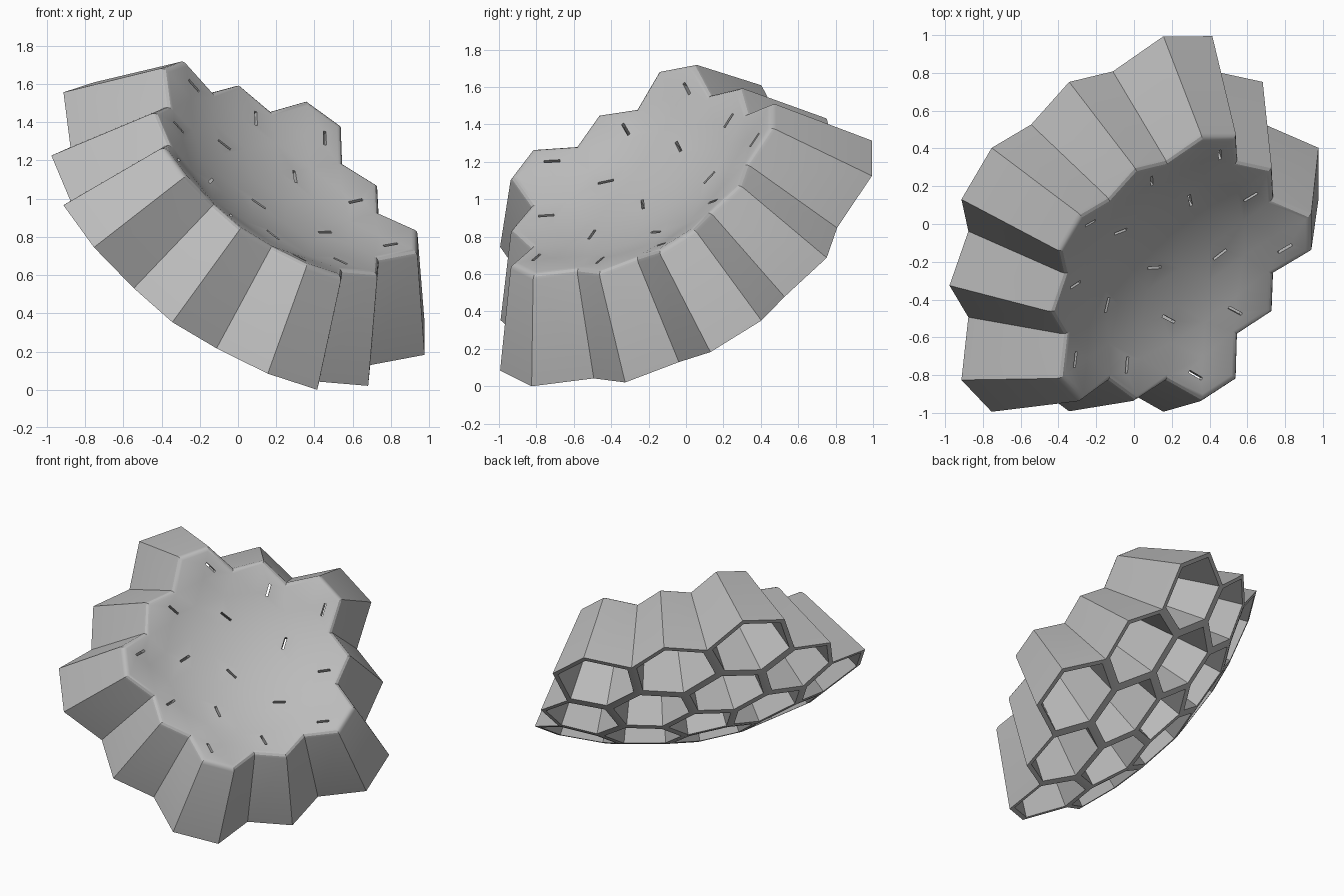
import bpy, bmesh
from math import radians, sin, cos
from mathutils import Vector, Matrix

cube = bpy.data.objects.get("Cube")
if cube:
    bpy.data.objects.remove(cube)

# Cell walls all point to FOCUS; AXIS runs through the middle cell
FOCUS = Vector((0.85, -0.80, 2.0))
AXIS = Vector((-0.526, 0.4475, -0.7235)).normalized()
SIDE = Vector((-0.688, 0.276, 0.672))
SIDE = (SIDE - AXIS * SIDE.dot(AXIS)).normalized()
UP = (-AXIS).cross(SIDE)
OUTER, INNER = 2.035, 1.423
CEILING, WALL = 1.465, 0.88


def direction(polar, azimuth):
    p, a = radians(polar), radians(azimuth)
    return AXIS * cos(p) + (SIDE * cos(a) + UP * sin(a)) * sin(p)


# Honeycomb corners: (polar angle, azimuth, reach), repeated five times
CORNERS = {"P": (7.6, 36, 0.975), "Q": (15.7, 36, 0.98), "B": (32.05, 36, 0.998),
           "T+": (21.3, 12.4, 0.985), "T-": (21.3, -12.4, 0.985),
           "S+": (28.8, 20, 0.99), "S-": (28.8, -20, 0.99),
           "E+": (35.7, 7.75, 1), "E-": (35.7, -7.75, 1)}


def corner(key):
    polar, azimuth, reach = CORNERS[key[0]]
    return direction(polar, azimuth + 72 * key[1]) * reach


# One five-sided cell, then three rings of six-sided cells
cells = [[("P", k) for k in range(5)]]
for k in range(5):
    before, after = (k - 1) % 5, (k + 1) % 5
    cells.append([("P", before), ("P", k), ("Q", k), ("T+", k), ("T-", k), ("Q", before)])
    cells.append([("T-", k), ("T+", k), ("S+", k), ("E+", k), ("E-", k), ("S-", k)])
    cells.append([("Q", k), ("T-", after), ("S-", after), ("B", k), ("S+", k), ("T+", k)])

bm = bmesh.new()
cache = {}


def shared(key, radius):
    if (key, radius) not in cache:
        cache[key, radius] = bm.verts.new(FOCUS + corner(key) * radius)
    return cache[key, radius]


# Caps, rims and hollow insides
uses = {}
for cell in cells:
    n = len(cell)
    dirs = [corner(c) for c in cell]
    middle = sum(dirs, Vector()) / n
    inset = [middle + (d - middle) * WALL for d in dirs]
    mouth = [bm.verts.new(FOCUS + d * OUTER) for d in inset]
    roof = [bm.verts.new(FOCUS + d * CEILING) for d in inset]
    bm.faces.new([shared(c, INNER) for c in cell])
    bm.faces.new(roof)
    for i in range(n):
        j = (i + 1) % n
        bm.faces.new((shared(cell[i], OUTER), shared(cell[j], OUTER), mouth[j], mouth[i]))
        bm.faces.new((mouth[i], mouth[j], roof[j], roof[i]))
        pair = frozenset((cell[i], cell[j]))
        uses[pair] = uses.get(pair, 0) + 1

# Outside walls along the open border
border = []
for pair, count in uses.items():
    if count == 1:
        a, b = pair
        bm.faces.new((shared(a, INNER), shared(b, INNER), shared(b, OUTER), shared(a, OUTER)))
        border.append(bm.edges.get((shared(a, INNER), shared(b, INNER))))
bmesh.ops.recalc_face_normals(bm, faces=bm.faces)

# Rounded lip of the bowl
bmesh.ops.bevel(bm, geom=border, offset=0.03, segments=3, profile=0.5, affect="EDGES")
caps = [f for f in bm.faces if len(f.verts) > 4
        and f.normal.dot(f.calc_center_median() - FOCUS) < 0]
bmesh.ops.poke(bm, faces=caps)
bmesh.ops.recalc_face_normals(bm, faces=bm.faces)

mesh = bpy.data.meshes.new("honeycomb_bowl")
bm.to_mesh(mesh)
bm.free()
bowl = bpy.data.objects.new("honeycomb_bowl", mesh)
bpy.context.collection.objects.link(bowl)

# Slots: (polar, azimuth, turn from the radial direction)
slots = [(2.3, 110, -88)]
for k in range(5):
    slots += [(15.6, 72 * k - 11, 43), (30, 72 * k - 6.5, 36), (24.7, 72 * k + 28, 6)]
cut = bmesh.new()
for polar, azimuth, turn in slots:
    d = direction(polar, azimuth)
    a, t = radians(azimuth), radians(turn)
    radial = SIDE * cos(a) + UP * sin(a)
    radial = (radial - d * radial.dot(d)).normalized()
    along = radial * cos(t) + (-d).cross(radial) * sin(t)
    across = d.cross(along)
    frame = Matrix((along, across, d)).transposed().to_4x4()
    place = Matrix.Translation(FOCUS + d * 1.41) @ frame @ Matrix.Diagonal((0.085, 0.015, 0.16, 1))
    bmesh.ops.create_cube(cut, size=1, matrix=place)
cut_mesh = bpy.data.meshes.new("slot_cutter")
cut.to_mesh(cut_mesh)
cut.free()
cutter = bpy.data.objects.new("slot_cutter", cut_mesh)
cutter.hide_render = True
bpy.context.collection.objects.link(cutter)

bpy.ops.object.select_all(action="DESELECT")
bowl.select_set(True)
bpy.context.view_layer.objects.active = bowl
mod = bowl.modifiers.new("slots", "BOOLEAN")
mod.operation = "DIFFERENCE"
mod.solver = "EXACT"
mod.object = cutter
bpy.ops.object.modifier_apply(modifier=mod.name)
bpy.data.objects.remove(cutter)

# Stand on the ground, centred
mesh = bowl.data
axes = [[v.co[i] for v in mesh.vertices] for i in range(3)]
low = Vector([min(a) for a in axes])
high = Vector([max(a) for a in axes])
base = Vector(((low.x + high.x) / 2, (low.y + high.y) / 2, low.z))
mesh.transform(Matrix.Translation(-base))

grey = bpy.data.materials.new("plain_grey")
grey.use_nodes = True
grey.diffuse_color = (0.5, 0.5, 0.5, 1)
grey.node_tree.nodes["Principled BSDF"].inputs["Base Color"].default_value = (0.5, 0.5, 0.5, 1)
mesh.materials.clear()
mesh.materials.append(grey)
bpy.ops.object.shade_smooth_by_angle(angle=radians(25))
